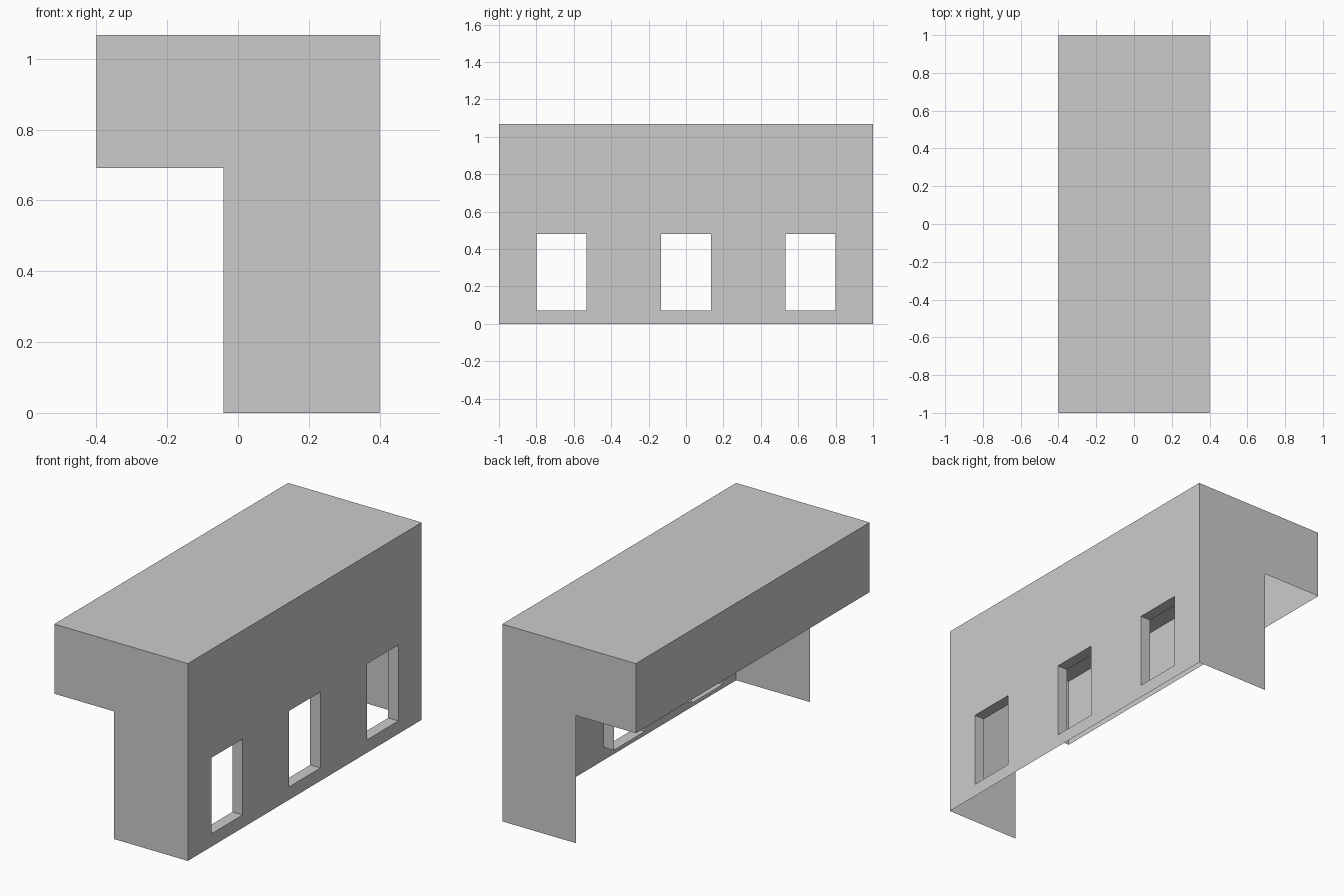
import bpy, bmesh

if "Cube" in bpy.data.objects:
    bpy.data.objects.remove(bpy.data.objects["Cube"])

W, L, H = 0.4, 1.0, 1.068        # half depth, half length, height
LEG, EAVE = -0.041, 0.691        # inner edge of the end walls, underside of overhang
DEPTH = 0.061                    # window reveal depth
SILL, HEAD, HALF = 0.07, 0.481, 0.1335
CENTRES = (-0.666, 0.0, 0.666)


def make_object(name, polys):
    bm = bmesh.new()
    for poly in polys:
        bm.faces.new([bm.verts.new(p) for p in poly])
    bmesh.ops.remove_doubles(bm, verts=bm.verts, dist=1e-5)
    mesh = bpy.data.meshes.new(name)
    bm.to_mesh(mesh)
    bm.free()
    obj = bpy.data.objects.new(name, mesh)
    bpy.context.collection.objects.link(obj)
    return obj


# Open shell: roof and hanging rear panel
make_object("roof", [[(-W, -L, H), (W, -L, H), (W, L, H), (-W, L, H)]])
make_object("overhang_panel", [[(-W, -L, EAVE), (-W, -L, H), (-W, L, H), (-W, L, EAVE)]])

# L-shaped end walls
profile = [(LEG, 0), (W, 0), (W, H), (-W, H), (-W, EAVE), (LEG, EAVE)]
make_object("front_end_wall", [[(x, -L, z) for x, z in profile]])
make_object("back_end_wall", [[(x, L, z) for x, z in reversed(profile)]])

# Long wall as a grid with the window cells left out
ys = [-L] + [c + s * HALF for c in CENTRES for s in (-1, 1)] + [L]
zs = [0, SILL, HEAD, H]
cells = []
for i in range(len(ys) - 1):
    for j in range(3):
        if i % 2 == 1 and j == 1:
            continue
        a, b, c, d = ys[i], ys[i + 1], zs[j], zs[j + 1]
        cells.append([(W, a, c), (W, b, c), (W, b, d), (W, a, d)])
make_object("window_wall", cells)

# Window reveals: open tubes running inward
for n, c in enumerate(CENTRES, 1):
    ring = [(c - HALF, SILL), (c + HALF, SILL), (c + HALF, HEAD), (c - HALF, HEAD)]
    sides = []
    for (y0, z0), (y1, z1) in zip(ring, ring[1:] + ring[:1]):
        sides.append([(W, y0, z0), (W, y1, z1), (W - DEPTH, y1, z1), (W - DEPTH, y0, z0)])
    make_object(f"window_reveal_{n}", sides)
